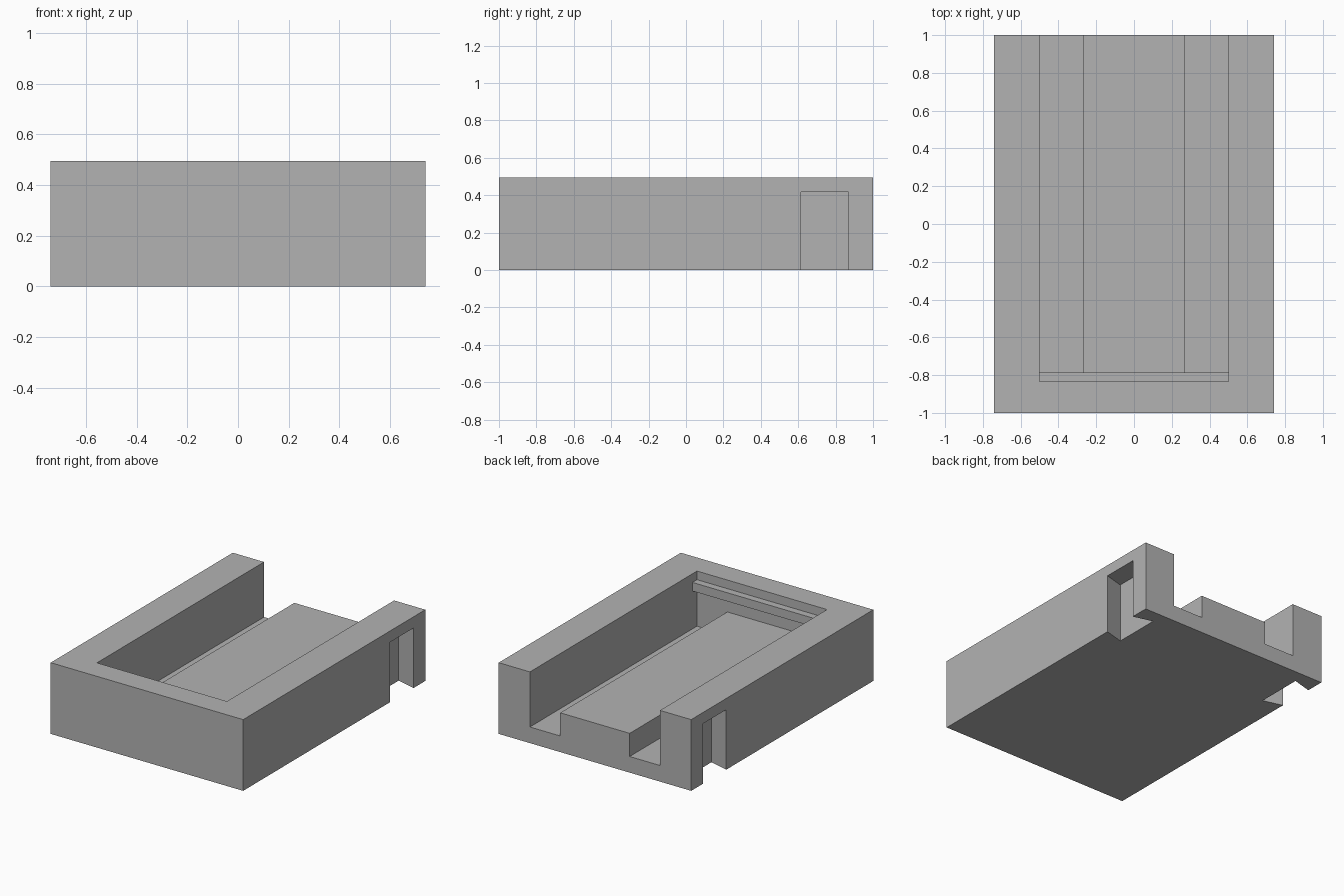
import bpy
import bmesh

cube = bpy.data.objects.get("Cube")
if cube:
    bpy.data.objects.remove(cube, do_unlink=True)

grey = bpy.data.materials.new("plain_grey")
grey.use_nodes = True
GREY = (0.45, 0.45, 0.45, 1.0)
grey.diffuse_color = GREY
grey.node_tree.nodes["Principled BSDF"].inputs["Base Color"].default_value = GREY


def prism(name, outline, z0, z1):
    """Extrude an XY outline from z0 up to z1."""
    bm = bmesh.new()
    face = bm.faces.new([bm.verts.new((x, y, z0)) for x, y in outline])
    top = bmesh.ops.extrude_face_region(bm, geom=[face])["geom"]
    verts = [v for v in top if isinstance(v, bmesh.types.BMVert)]
    bmesh.ops.translate(bm, verts=verts, vec=(0, 0, z1 - z0))
    bmesh.ops.recalc_face_normals(bm, faces=bm.faces)
    mesh = bpy.data.meshes.new(name)
    bm.to_mesh(mesh)
    bm.free()
    mesh.materials.append(grey)
    obj = bpy.data.objects.new(name, mesh)
    bpy.context.collection.objects.link(obj)
    return obj


def box(name, x, y0, y1, z0, z1):
    return prism(name, [(-x, y0), (x, y0), (x, y1), (-x, y1)], z0, z1)


def cut(target, cutter):
    mod = target.modifiers.new(cutter.name, "BOOLEAN")
    mod.operation = "DIFFERENCE"
    mod.solver = "EXACT"
    mod.object = cutter
    cutter.hide_render = True
    cutter.hide_viewport = True
    cutter.display_type = "WIRE"


W, TOP = 0.74, 0.495
INNER, FRONT, FLOOR = 0.5, -0.835, 0.112

# Tray body with a cavity open at the top and back
body = box("tray_body", W, -1, 1, 0, TOP)
cut(body, box("cavity_cutter", INNER, FRONT, 1.1, FLOOR, 0.6))

# Dovetail slots in both outer sides, open at the bottom
DEPTH, FLARE, Y0, Y1 = 0.14, 0.038, 0.615, 0.87
OUT = 0.1
spread = FLARE * OUT / DEPTH
for side, label in ((1, "left"), (-1, "right")):
    outline = [(side * (W + OUT), Y0 + spread), (side * (W + OUT), Y1 - spread),
               (side * (W - DEPTH), Y1 + FLARE), (side * (W - DEPTH), Y0 - FLARE)]
    cut(body, prism(label + "_slot_cutter", outline, -0.1, 0.417))

# Raised platform along the middle of the cavity
box("centre_platform", 0.267, FRONT, 1, FLOOR, 0.273)

# Retaining lip across the front wall of the cavity
box("front_lip", INNER, FRONT, -0.785, 0.375, 0.435)
